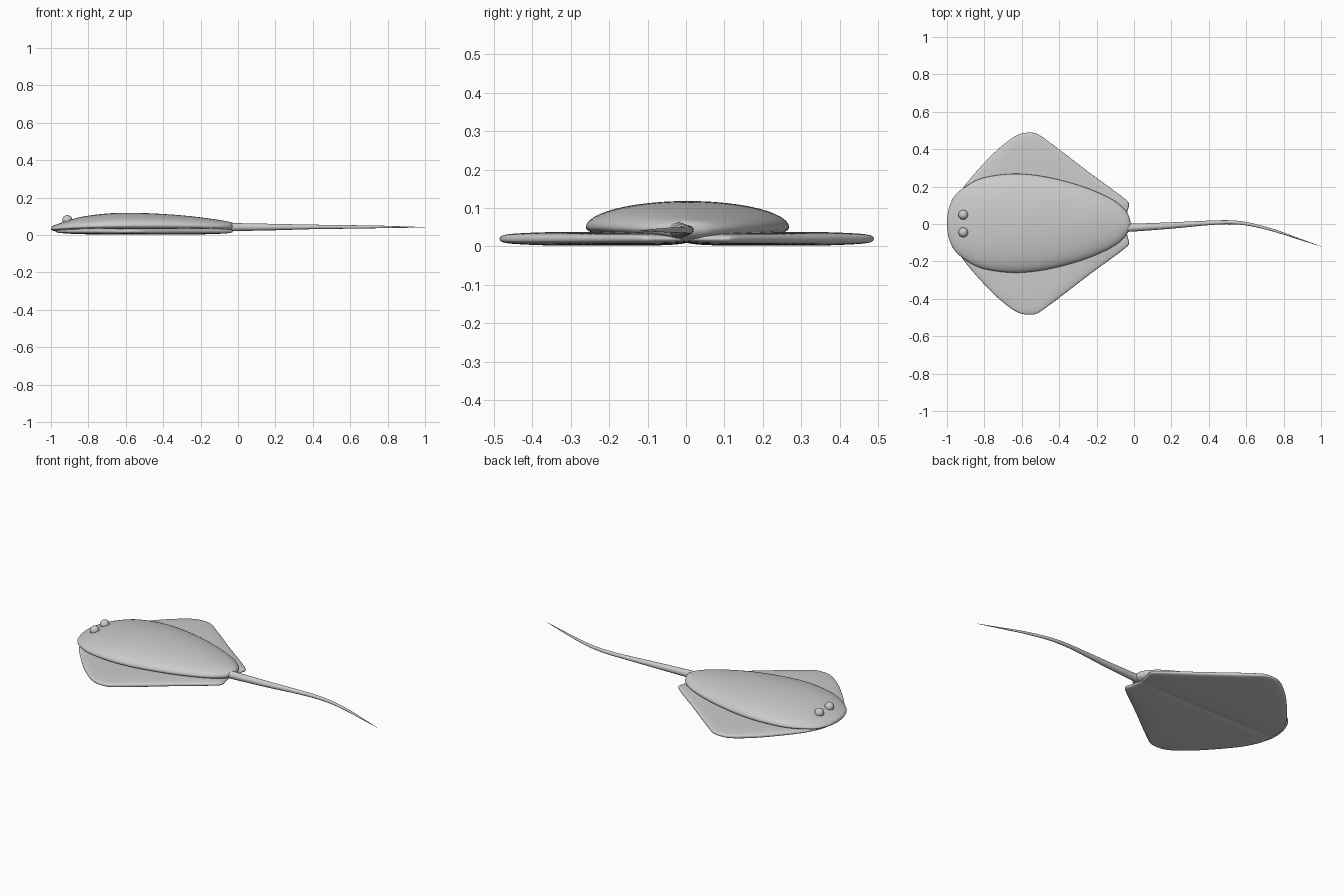
import bpy
import math
from mathutils import Vector

cube = bpy.data.objects.get("Cube")
if cube:
    bpy.data.objects.remove(cube)

skin = bpy.data.materials.new("pale_grey")
skin.use_nodes = True
GREY = (0.6, 0.6, 0.6, 1)
skin.diffuse_color = GREY
skin.node_tree.nodes["Principled BSDF"].inputs["Base Color"].default_value = GREY


def spline(stations, steps):
    """Smooth station values with a Catmull-Rom curve."""
    pts = [Vector(s) for s in stations]
    out = []
    for i in range(len(pts) - 1):
        a, b, c = pts[max(i - 1, 0)], pts[i], pts[i + 1]
        d = pts[min(i + 2, len(pts) - 1)]
        for k in range(steps):
            t = k / steps
            out.append((b * 2 + (c - a) * t + (a * 2 - b * 5 + c * 4 - d) * t ** 2
                        + (b * 3 - a - c * 3 + d) * t ** 3) / 2)
    return out + [pts[-1]]


def finish(obj, angle=60):
    obj.data.materials.append(skin)
    bpy.ops.object.select_all(action="DESELECT")
    obj.select_set(True)
    bpy.context.view_layer.objects.active = obj
    bpy.ops.object.mode_set(mode="EDIT")
    bpy.ops.mesh.select_all(action="SELECT")
    bpy.ops.mesh.normals_make_consistent(inside=False)
    bpy.ops.object.mode_set(mode="OBJECT")
    bpy.ops.object.shade_smooth_by_angle(angle=math.radians(angle))


def loft(name, rings):
    """Skin a list of equal closed rings and cap both ends."""
    n = len(rings[0])
    verts = [p for ring in rings for p in ring]
    faces = [(r * n + i, r * n + (i + 1) % n, (r + 1) * n + (i + 1) % n, (r + 1) * n + i)
             for r in range(len(rings) - 1) for i in range(n)]
    faces += [tuple(range(n)), tuple(range(len(verts) - n, len(verts)))]
    mesh = bpy.data.meshes.new(name)
    mesh.from_pydata(verts, [], faces)
    obj = bpy.data.objects.new(name, mesh)
    bpy.context.collection.objects.link(obj)
    finish(obj)


def oval(n, power=1.0):
    """Unit superellipse points; a lower power is boxier."""
    for i in range(n):
        a = math.tau * i / n
        c, s = math.cos(a), math.sin(a)
        yield (math.copysign(abs(c) ** power, c), math.copysign(abs(s) ** power, s))


# Domed body: x, half width, middle z, top z, bottom z
body = [(-1, 0.004, 0.033, 0.036, 0.03), (-0.997, 0.045, 0.033, 0.043, 0.026),
        (-0.987, 0.09, 0.034, 0.05, 0.022), (-0.96, 0.145, 0.036, 0.06, 0.018),
        (-0.91, 0.19, 0.04, 0.077, 0.015), (-0.82, 0.239, 0.045, 0.1, 0.012),
        (-0.68, 0.263, 0.049, 0.116, 0.01), (-0.55, 0.26, 0.05, 0.118, 0.01),
        (-0.4, 0.233, 0.05, 0.112, 0.01), (-0.25, 0.188, 0.048, 0.1, 0.012),
        (-0.12, 0.13, 0.046, 0.083, 0.014), (-0.05, 0.075, 0.045, 0.071, 0.018),
        (-0.025, 0.032, 0.044, 0.062, 0.028), (-0.018, 0.004, 0.044, 0.048, 0.04)]
loft("body", [[(x, 0.004 + c * w, mid + s * (top - mid if s > 0 else mid - low))
               for c, s in oval(48)] for x, w, mid, top, low in spline(body, 4)])

# Pectoral fins: y, front x, rear x, half thickness
fin = [(0, -0.975, -0.05, 0.011), (0.03, -0.977, -0.043, 0.015),
       (0.07, -0.972, -0.034, 0.017), (0.1, -0.963, -0.027, 0.018),
       (0.125, -0.952, -0.04, 0.018), (0.19, -0.915, -0.125, 0.018),
       (0.27, -0.85, -0.235, 0.018), (0.37, -0.757, -0.365, 0.017),
       (0.44, -0.676, -0.458, 0.014), (0.47, -0.63, -0.5, 0.011),
       (0.483, -0.597, -0.526, 0.007), (0.487, -0.565, -0.552, 0.002)]
for name, side in (("left_fin", 1), ("right_fin", -1)):
    loft(name, [[((front + rear) / 2 + c * (rear - front) / 2, 0.002 + side * y, 0.02 + s * h)
                 for c, s in oval(48, 0.6)] for y, front, rear, h in spline(fin, 4)])

# Whip tail: x, y, z, radius
tail = [(-0.06, -0.02, 0.042, 0.022), (0, -0.019, 0.042, 0.021), (0.2, -0.008, 0.042, 0.017),
        (0.4, 0.006, 0.043, 0.012), (0.52, 0.009, 0.043, 0.0105), (0.62, -0.002, 0.043, 0.009),
        (0.75, -0.035, 0.043, 0.007), (0.88, -0.079, 0.042, 0.004), (1, -0.12, 0.041, 0.0008)]
loft("tail", [[(x, y + c * r, z + s * r) for c, s in oval(16)]
              for x, y, z, r in spline(tail, 4)])

# Eyes
for name, side in (("left_eye", 1), ("right_eye", -1)):
    bpy.ops.mesh.primitive_uv_sphere_add(segments=24, ring_count=16, radius=0.026,
                                         location=(-0.913, 0.002 + side * 0.047, 0.08))
    eye = bpy.context.object
    eye.name = name
    finish(eye)
